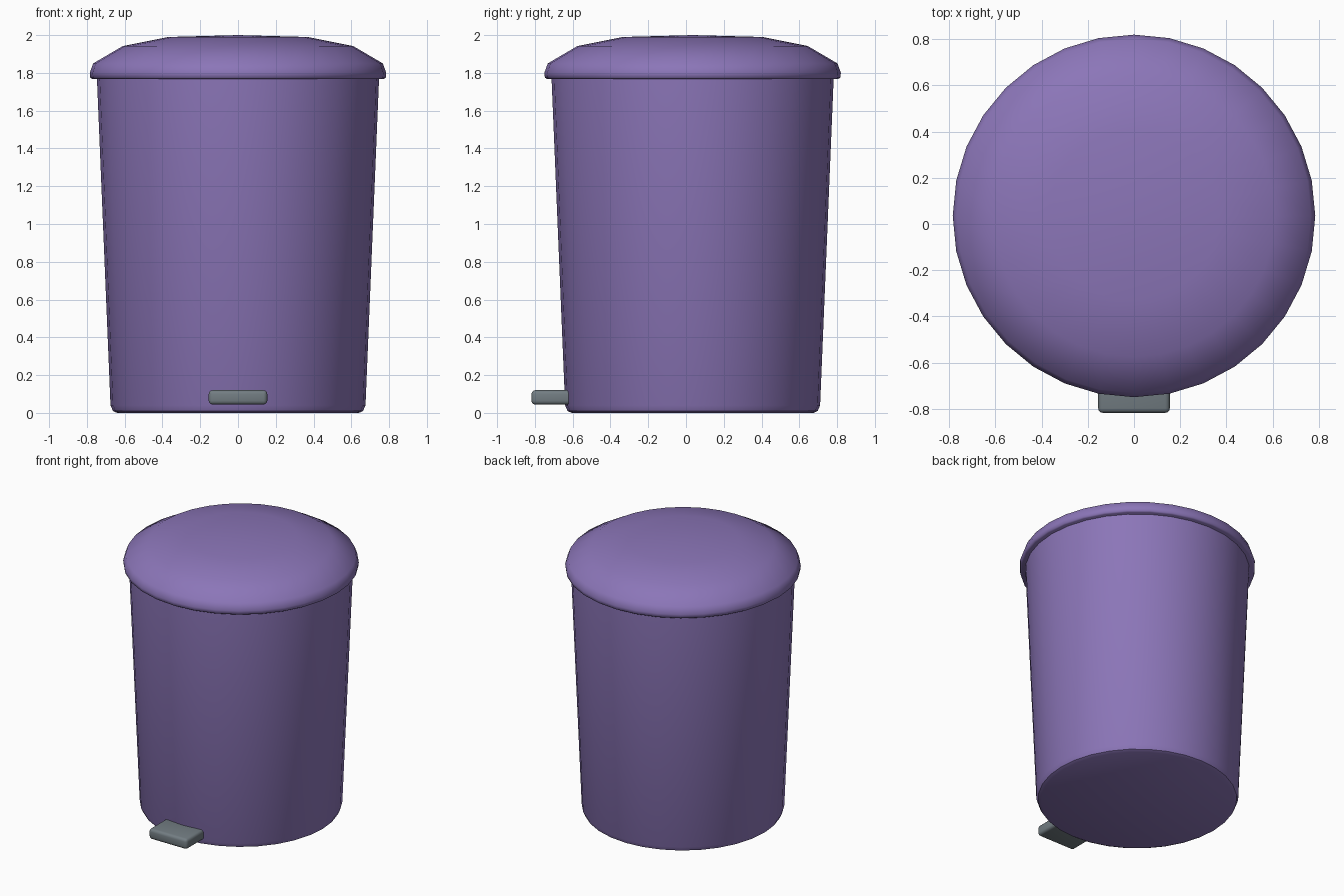
import bpy
import bmesh
import math
from mathutils import Vector

if "Cube" in bpy.data.objects:
    bpy.data.objects.remove(bpy.data.objects["Cube"], do_unlink=True)

CENTRE_Y = 0.035
SIDES = 32


def make_material(name, rgb):
    mat = bpy.data.materials.new(name)
    mat.use_nodes = True
    colour = (*rgb, 1)
    mat.diffuse_color = colour
    mat.node_tree.nodes["Principled BSDF"].inputs["Base Color"].default_value = colour
    return mat


def finish(name, bm, mat, angle):
    bmesh.ops.recalc_face_normals(bm, faces=bm.faces)
    mesh = bpy.data.meshes.new(name)
    bm.to_mesh(mesh)
    bm.free()
    mesh.materials.append(mat)
    obj = bpy.data.objects.new(name, mesh)
    bpy.context.collection.objects.link(obj)
    bpy.ops.object.select_all(action="DESELECT")
    obj.select_set(True)
    bpy.context.view_layer.objects.active = obj
    bpy.ops.object.shade_smooth_by_angle(angle=math.radians(angle))
    return obj


def lathe(name, profile, mat, angle=40):
    """Spin a (radius, height) profile about the bin's axis."""
    bm = bmesh.new()
    verts = [bm.verts.new((r, 0, z)) for r, z in profile]
    edges = [bm.edges.new(pair) for pair in zip(verts, verts[1:])]
    bmesh.ops.spin(bm, geom=verts + edges, cent=(0, 0, 0), axis=(0, 0, 1),
                   angle=math.tau, steps=SIDES, use_duplicate=False)
    bmesh.ops.remove_doubles(bm, verts=bm.verts, dist=0.0005)
    bmesh.ops.translate(bm, verts=bm.verts, vec=(0, CENTRE_Y, 0))
    return finish(name, bm, mat, angle)


purple = make_material("purple plastic", (0.26, 0.18, 0.48))
grey = make_material("grey plastic", (0.17, 0.205, 0.225))

# Tapered bucket with a rounded foot, closed under the lid
lathe("bin_body", [(0, 0), (0.64, 0), (0.662, 0.01), (0.675, 0.04),
                   (0.747, 1.775), (0.747, 1.79), (0, 1.79)], purple)

# Domed lid with an overhanging rim
lathe("lid", [(0, 1.775), (0.772, 1.768), (0.782, 1.775), (0.785, 1.80),
              (0.767, 1.85), (0.61, 1.942), (0.37, 1.99), (0, 2.0)], purple, 50)

# Foot pedal with softened edges
bm = bmesh.new()
bmesh.ops.create_cube(bm, size=1)
bmesh.ops.scale(bm, verts=bm.verts, vec=(0.31, 0.25, 0.076))
bmesh.ops.translate(bm, verts=bm.verts, vec=Vector((0, -0.693, 0.082)))
bmesh.ops.bevel(bm, geom=bm.edges[:], offset=0.02, segments=3,
                profile=0.5, affect="EDGES")
finish("foot_pedal", bm, grey, 40)
